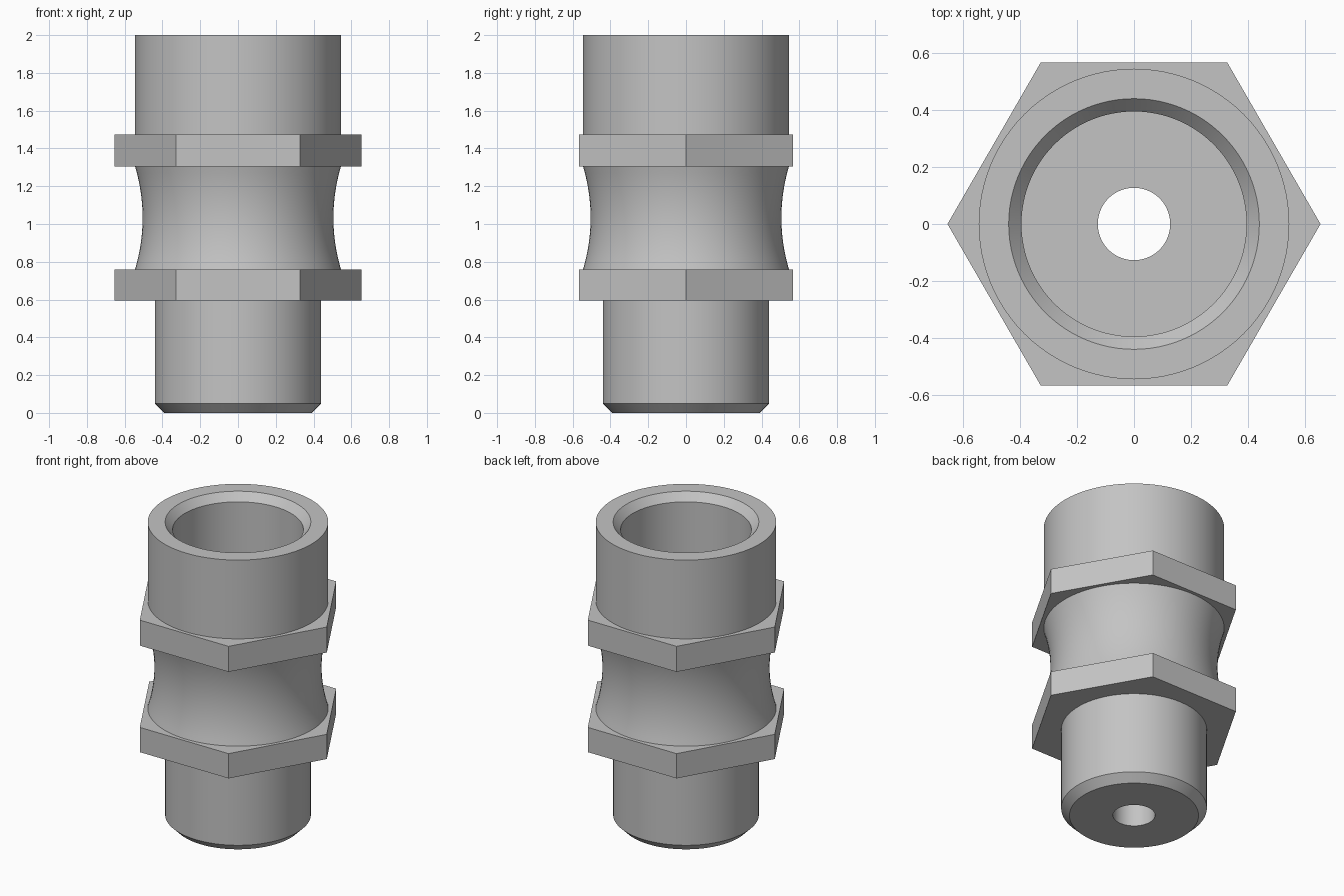
import bpy
import bmesh
from math import cos, sin, pi, radians

cube = bpy.data.objects.get("Cube")
if cube:
    bpy.data.objects.remove(cube, do_unlink=True)

SEGMENTS = 96
WALL, SPIGOT, BORE, HOLE = 0.545, 0.44, 0.395, 0.127   # radii
HEX = 0.567                                            # hexagon centre to flat
LOW, LOW_TOP, HIGH, HIGH_TOP = 0.595, 0.76, 1.305, 1.475
FLOOR = 1.4                                            # bottom of the socket

steel = bpy.data.materials.new("grey steel")
steel.use_nodes = True
grey = (0.55, 0.55, 0.55, 1)
steel.diffuse_color = grey
steel.node_tree.nodes["Principled BSDF"].inputs["Base Color"].default_value = grey


def circle(radius, angle):
    return radius


def hexagon(radius, angle):
    """Hexagon with corners on the x axis; radius is measured to the flats."""
    return radius / cos(angle % (pi / 3) - pi / 6)


def turned(name, profile):
    """Sweep (radius, height, outline) points around z; profile runs upward on the outside."""
    bm = bmesh.new()
    rings = []
    for radius, z, outline in profile:
        ring = []
        for i in range(SEGMENTS):
            a = 2 * pi * i / SEGMENTS
            r = outline(radius, a)
            ring.append(bm.verts.new((r * cos(a), r * sin(a), z)))
        rings.append(ring)
    for lower, upper in zip(rings, rings[1:]):
        for i in range(SEGMENTS):
            j = (i + 1) % SEGMENTS
            bm.faces.new((lower[i], lower[j], upper[j], upper[i]))
    mesh = bpy.data.meshes.new(name)
    bm.to_mesh(mesh)
    bm.free()
    mesh.materials.append(steel)
    obj = bpy.data.objects.new(name, mesh)
    bpy.context.collection.objects.link(obj)
    bpy.ops.object.select_all(action="DESELECT")
    obj.select_set(True)
    bpy.context.view_layer.objects.active = obj
    bpy.ops.object.shade_smooth_by_angle(angle=radians(25))


def rounds(*points):
    return [(r, z, circle) for r, z in points]


def hex_flange(name, bottom, top, inner_bottom, inner_top):
    turned(name, [(inner_bottom, bottom, circle), (HEX, bottom, hexagon),
                  (HEX, top, hexagon), (inner_top, top, circle)])


# Lower spigot with chamfered end and through hole
turned("spigot", rounds((HOLE, 0), (0.39, 0), (SPIGOT, 0.05), (SPIGOT, LOW)))
turned("through_hole", rounds((HOLE, FLOOR), (HOLE, 0)))

# Two hexagonal wrench flanges
hex_flange("lower_hex_flange", LOW, LOW_TOP, SPIGOT, WALL)
hex_flange("upper_hex_flange", HIGH, HIGH_TOP, WALL, WALL)

# Waist, a shallow concave arc between the flanges
steps = 16
waist = []
for k in range(steps + 1):
    t = 2 * k / steps - 1
    waist.append((WALL - 0.04 * (1 - t * t), LOW_TOP + (HIGH - LOW_TOP) * k / steps))
turned("waist", rounds(*waist))

# Upper socket with chamfered mouth, bore and flat floor
turned("socket", rounds((WALL, HIGH_TOP), (WALL, 2), (SPIGOT, 2), (BORE, 1.95),
                        (BORE, FLOOR), (HOLE, FLOOR)))
